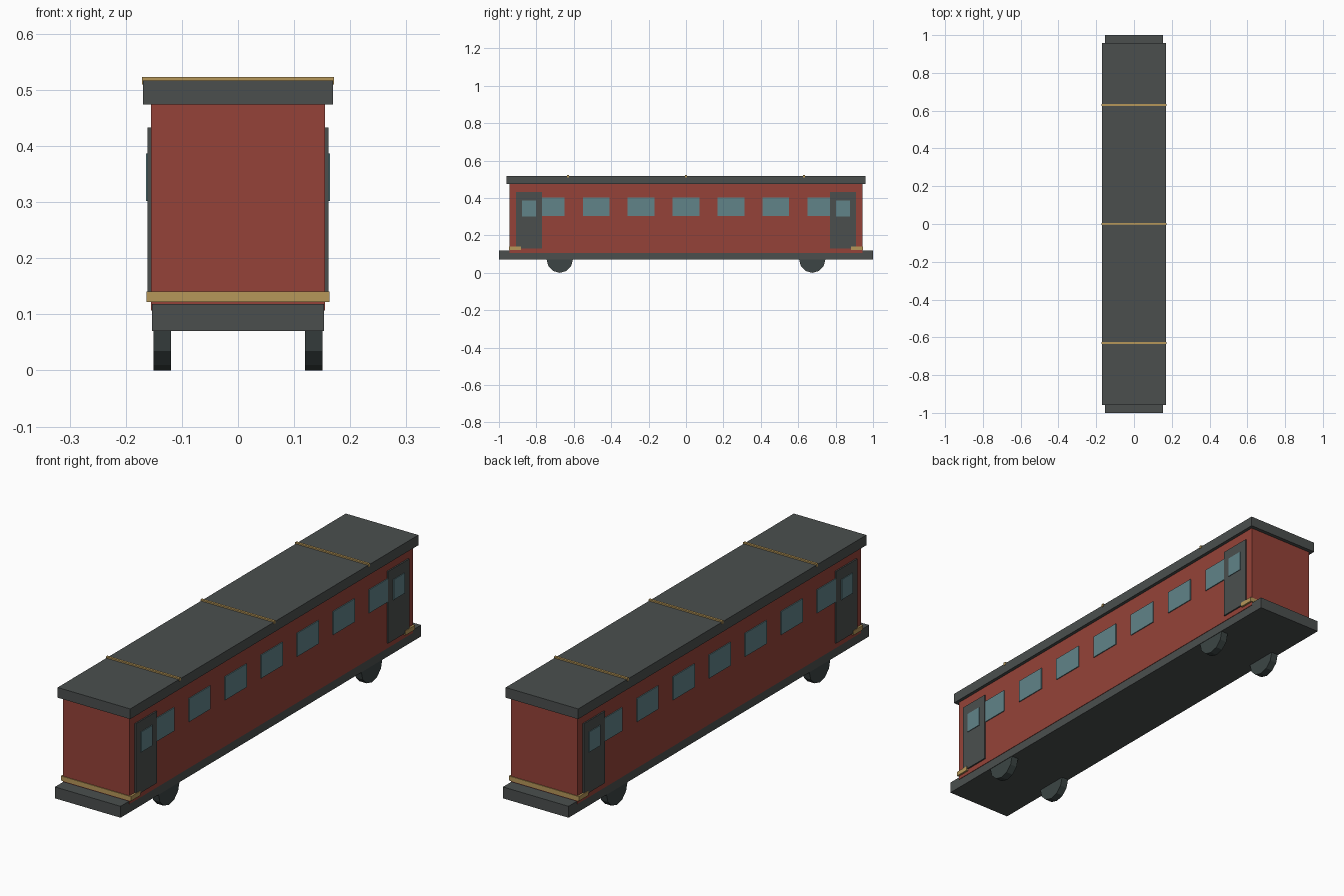
import bpy, bmesh
from math import pi
from mathutils import Matrix

if "Cube" in bpy.data.objects:
    bpy.data.objects.remove(bpy.data.objects["Cube"])


def material(name, rgb):
    m = bpy.data.materials.new(name)
    m.diffuse_color = (*rgb, 1)
    m.use_nodes = True
    m.node_tree.nodes["Principled BSDF"].inputs["Base Color"].default_value = m.diffuse_color
    return m


RED = material("red_paint", (0.30, 0.055, 0.04))
SLATE = material("slate", (0.07, 0.078, 0.076))
GLASS = material("glass", (0.12, 0.23, 0.25))
GOLD = material("gold", (0.47, 0.31, 0.10))
TYRE = material("wheel_dark", (0.045, 0.06, 0.058))


def finish(name, bm, mat):
    me = bpy.data.meshes.new(name)
    bm.to_mesh(me)
    bm.free()
    me.materials.append(mat)
    ob = bpy.data.objects.new(name, me)
    bpy.context.collection.objects.link(ob)
    return ob


def box(name, x, y, z, mat):
    """Box from (min, max) ranges on each axis."""
    bm = bmesh.new()
    size = [b - a for a, b in (x, y, z)]
    mid = [(a + b) / 2 for a, b in (x, y, z)]
    bmesh.ops.create_cube(bm, size=1, matrix=Matrix.Translation(mid) @ Matrix.Diagonal((*size, 1)))
    return finish(name, bm, mat)


def side_panel(name, side, depth, yc, width, z, mat):
    """Thin panel standing proud of one side wall."""
    xs = sorted((side * 0.150, side * depth))
    return box(name, xs, (yc - width / 2, yc + width / 2), z, mat)


def wheel(name, side, yc):
    bm = bmesh.new()
    place = Matrix.Translation((side * 0.135, yc, 0.07)) @ Matrix.Rotation(pi / 2, 4, 'Y')
    bmesh.ops.create_cone(bm, cap_ends=True, segments=12, radius1=0.07, radius2=0.07,
                          depth=0.032, matrix=place)
    return finish(name, bm, TYRE)


# Chassis, carriage body and roof
box("chassis", (-0.153, 0.153), (-1, 1), (0.07, 0.118), SLATE)
box("body", (-0.155, 0.155), (-0.943, 0.943), (0.107, 0.48), RED)
box("roof", (-0.169, 0.169), (-0.959, 0.959), (0.474, 0.517), SLATE)

# Roof ribs
for i in (-1, 0, 1):
    y = i * 0.63
    box(f"roof_rib_{i + 2}", (-0.171, 0.171), (y - 0.005, y + 0.005), (0.51, 0.523), GOLD)

# Gold sills wrapping each end
for end, label in ((-1, "front"), (1, "back")):
    box(f"{label}_sill", (-0.163, 0.163), sorted((end * 0.883, end * 0.946)), (0.122, 0.141), GOLD)

for side, s in ((-1, "left"), (1, "right")):
    # Row of windows
    for i in range(7):
        side_panel(f"{s}_window_{i + 1}", side, 0.159, (i - 3) * 0.24, 0.143, (0.304, 0.402), GLASS)
    # Doors with their windows, and wheels
    for end, e in ((-1, "front"), (1, "back")):
        side_panel(f"{s}_{e}_door", side, 0.161, end * 0.84, 0.14, (0.13, 0.433), SLATE)
        side_panel(f"{s}_{e}_door_window", side, 0.164, end * 0.84, 0.075, (0.302, 0.387), GLASS)
        wheel(f"{s}_{e}_wheel", side, end * 0.675)
